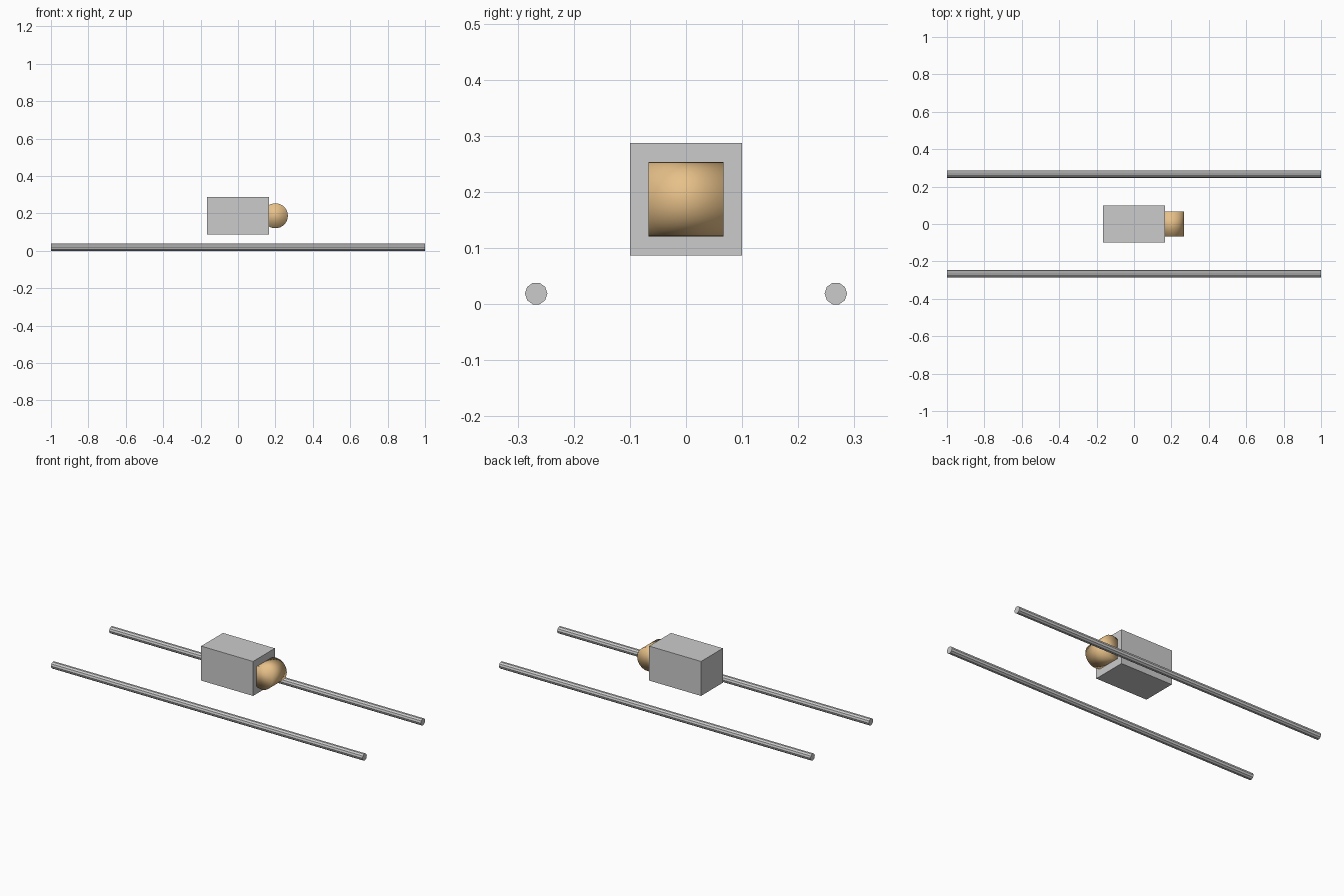
import bpy
from math import radians

if "Cube" in bpy.data.objects:
    bpy.data.objects.remove(bpy.data.objects["Cube"])

Z_MID = 0.187

def cylinder(name, sides, radius, depth, location, rotation):
    bpy.ops.mesh.primitive_cylinder_add(vertices=sides, radius=radius, depth=depth,
                                        location=location, rotation=rotation)
    obj = bpy.context.object
    obj.name = name
    return obj

# Two long ten-sided rails, flat side down
for side, y in (("front", -0.267), ("back", 0.267)):
    cylinder(side + "_rail", 10, 0.02, 2.0, (0, y, 0.019), (0, radians(90), 0))

# Block floating between the rails
bpy.ops.mesh.primitive_cube_add(size=1, location=(0, 0, Z_MID))
body = bpy.context.object
body.name = "body_block"
body.scale = (0.333, 0.2, 0.2)
bpy.ops.object.transform_apply(location=False, rotation=False, scale=True)

# Roller half sunk into the right end, smooth shaded all over
roller = cylinder("end_roller", 32, 0.0667, 0.1333, (0.2, 0, Z_MID), (radians(90), 0, 0))
bpy.ops.object.shade_smooth()
tan = bpy.data.materials.new("tan")
tan.diffuse_color = (0.8, 0.53, 0.25, 1)
tan.use_nodes = True
tan.node_tree.nodes["Principled BSDF"].inputs["Base Color"].default_value = tan.diffuse_color
roller.data.materials.append(tan)
